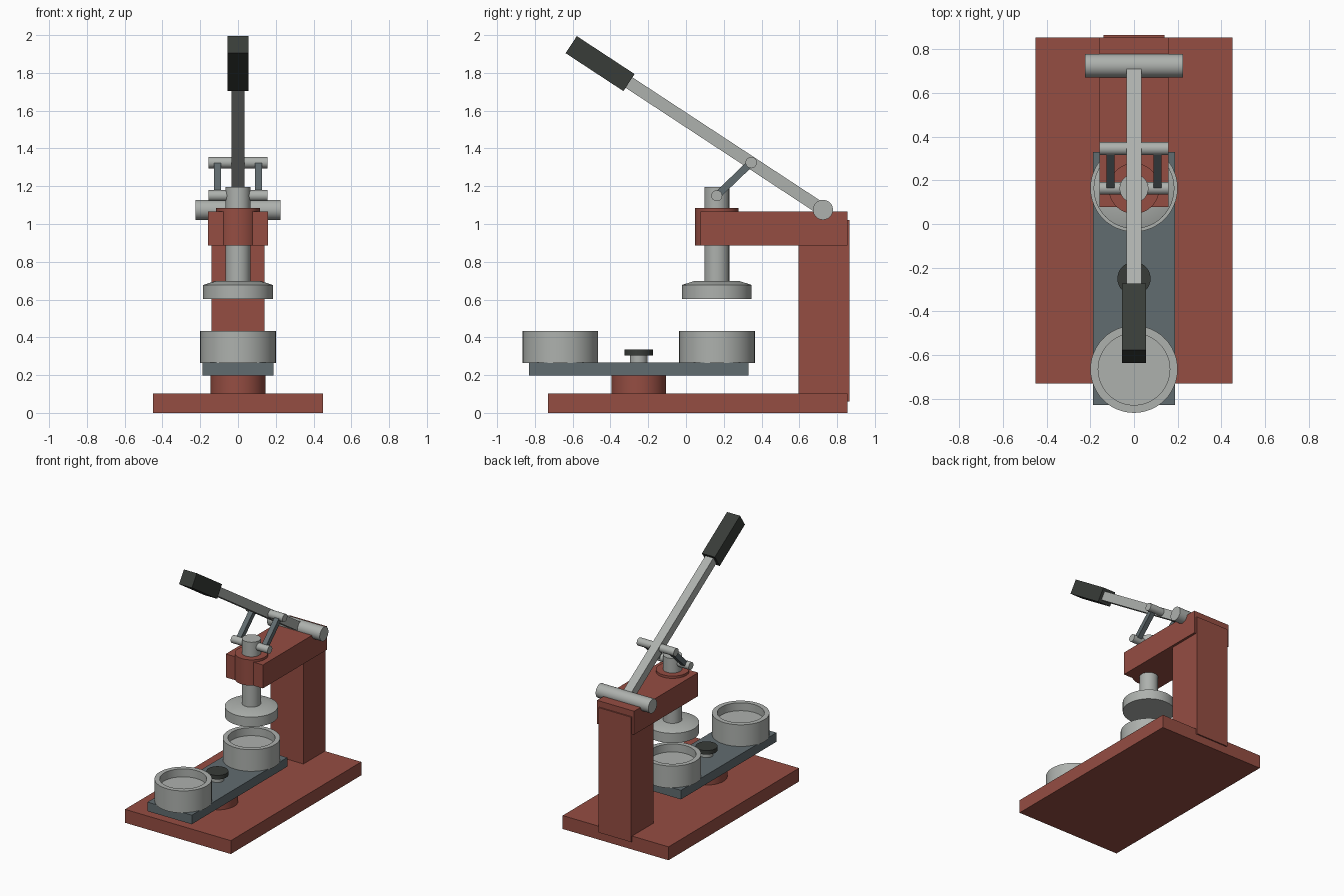
import bpy, math
from mathutils import Vector

if "Cube" in bpy.data.objects:
    bpy.data.objects.remove(bpy.data.objects["Cube"])


def material(name, rgb):
    m = bpy.data.materials.new(name)
    m.diffuse_color = (*rgb, 1)
    m.use_nodes = True
    m.node_tree.nodes["Principled BSDF"].inputs["Base Color"].default_value = m.diffuse_color
    return m


RED = material("red_paint", (0.30, 0.075, 0.055))
STEEL = material("bare_steel", (0.42, 0.44, 0.42))
SLATE = material("dark_steel", (0.12, 0.15, 0.16))
BLACK = material("black_grip", (0.04, 0.045, 0.04))


def finish(name, mat):
    ob = bpy.context.object
    ob.name = name
    ob.data.materials.append(mat)
    return ob


def box(name, lo, hi, mat):
    lo, hi = Vector(lo), Vector(hi)
    bpy.ops.mesh.primitive_cube_add(size=1, location=(lo + hi) / 2)
    ob = finish(name, mat)
    ob.scale = hi - lo
    bpy.ops.object.transform_apply(location=False, rotation=False)
    return ob


def lathe(name, y, profile, mat, n=48):
    """Revolve an (r, z) profile around the vertical axis through (0, y)."""
    verts, rings = [], []
    for r, z in profile:
        ring = []
        for i in range(n if r > 0 else 1):
            a = 2 * math.pi * i / n
            ring.append(len(verts))
            verts.append((r * math.cos(a), r * math.sin(a), z))
        rings.append(ring)
    faces = []
    for a, b in zip(rings, rings[1:]):
        for i in range(n):
            j = (i + 1) % n
            f = [a[i % len(a)], a[j % len(a)], b[j % len(b)], b[i % len(b)]]
            faces.append(list(dict.fromkeys(f)))
    me = bpy.data.meshes.new(name)
    me.from_pydata(verts, [], faces)
    ob = bpy.data.objects.new(name, me)
    bpy.context.collection.objects.link(ob)
    ob.location.y = y
    bpy.ops.object.select_all(action='DESELECT')
    bpy.context.view_layer.objects.active = ob
    ob.select_set(True)
    me.materials.append(mat)
    bpy.ops.object.shade_smooth_by_angle()
    return ob


def disc(name, y, r, z0, z1, mat):
    return lathe(name, y, [(0, z0), (r, z0), (r, z1), (0, z1)], mat)


def cross_pin(name, y, z, r, half, mat):
    bpy.ops.mesh.primitive_cylinder_add(vertices=32, radius=r, depth=2 * half,
                                        location=(0, y, z), rotation=(0, math.pi / 2, 0))
    bpy.ops.object.shade_smooth_by_angle()
    return finish(name, mat)


def bar(name, x, p, q, width, thick, mat):
    """Rectangular bar between two (y, z) points."""
    d = Vector(q) - Vector(p)
    mid = (Vector(p) + Vector(q)) / 2
    ob = box(name, (-width / 2, -d.length / 2, -thick / 2),
             (width / 2, d.length / 2, thick / 2), mat)
    ob.location = (x, mid.x, mid.y)
    ob.rotation_euler.x = math.atan2(d.y, d.x)
    return ob


RAM_Y, TURN_Y = 0.163, -0.25

# Frame
box("base_plate", (-0.45, -0.73, 0), (0.45, 0.855, 0.103), RED)
box("column", (-0.14, 0.595, 0.06), (0.14, 0.865, 1.02), RED)
box("top_arm", (-0.158, 0.077, 0.887), (0.158, 0.855, 1.067), RED)
disc("ram_guide", RAM_Y, 0.116, 0.887, 1.085, RED)

# Swivelling die table
disc("turntable_boss", TURN_Y, 0.145, 0.10, 0.198, RED)
box("swivel_plate", (-0.188, -0.83, 0.197), (0.188, 0.33, 0.267), SLATE)
disc("turntable_pin", TURN_Y, 0.046, 0.25, 0.308, STEEL)
disc("turntable_knob", TURN_Y, 0.076, 0.305, 0.336, BLACK)
for label, y in (("rear", 0.164), ("front", -0.665)):
    lathe(label + "_die_cup", y, [(0, 0.263), (0.2, 0.263), (0.2, 0.433),
                                  (0.164, 0.433), (0.164, 0.372), (0, 0.372)], STEEL)

# Ram and upper die
disc("ram", RAM_Y, 0.066, 0.66, 1.197, STEEL)
lathe("upper_die", RAM_Y, [(0, 0.602), (0.185, 0.602), (0.185, 0.677),
                           (0.12, 0.698), (0, 0.698)], STEEL)

# Lever and linkage
pivot, link_top, link_low = (0.725, 1.075), (0.345, 1.325), (RAM_Y, 1.15)
cross_pin("lever_pivot", *pivot, 0.053, 0.224, STEEL)
cross_pin("lever_pin", *link_top, 0.03, 0.157, STEEL)
cross_pin("ram_pin", *link_low, 0.029, 0.157, STEEL)
axis = (Vector((-0.453, 1.848)) - Vector(pivot)).normalized()
bar("lever", 0, Vector(pivot), Vector(pivot) + axis * 1.3, 0.068, 0.066, STEEL)
bar("lever_grip", 0, Vector(pivot) + axis * 1.228, Vector(pivot) + axis * 1.594,
    0.11, 0.108, BLACK)
for label, s in (("left", -1), ("right", 1)):
    bar(label + "_link", s * 0.108, link_low, link_top, 0.038, 0.038, SLATE)
